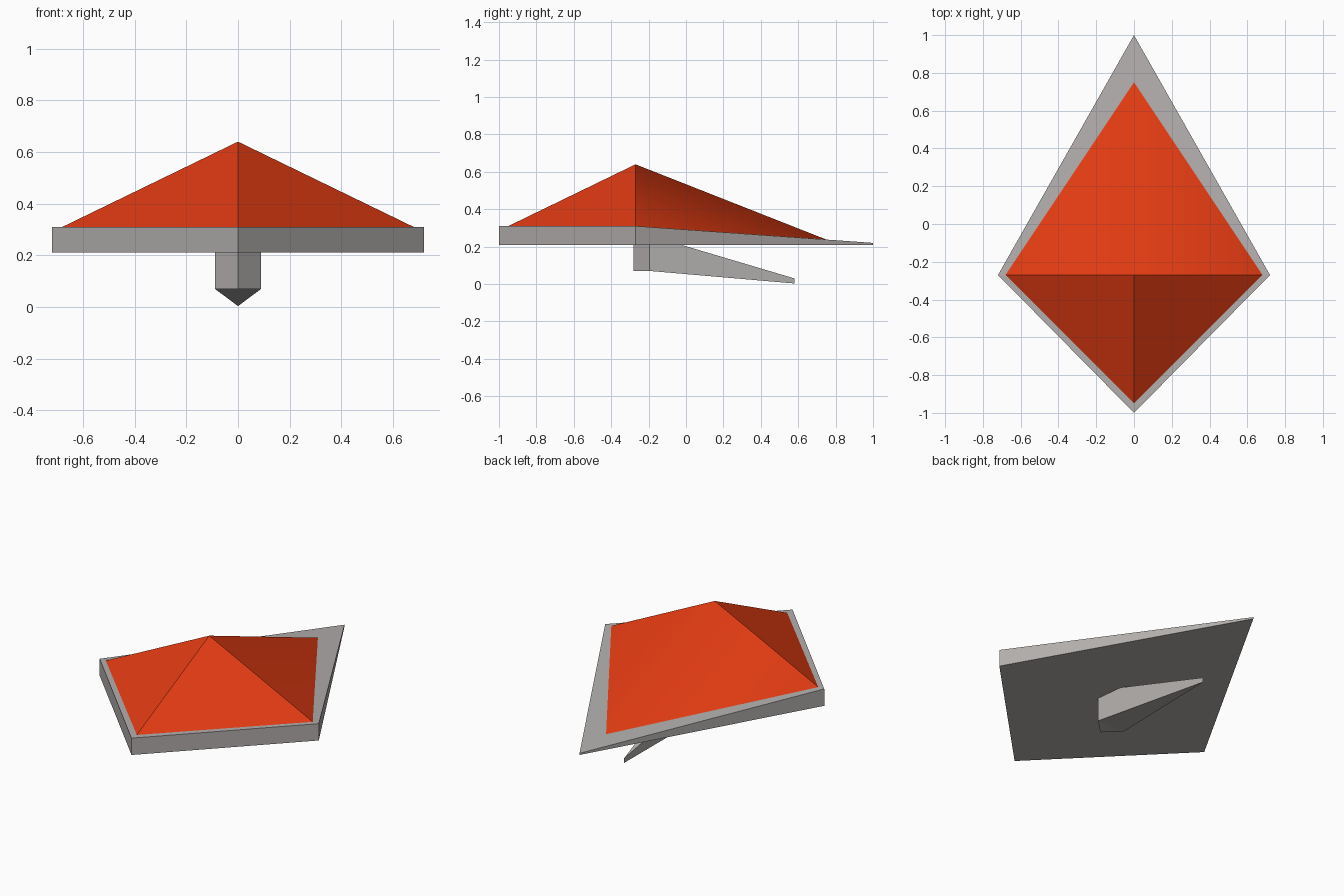
import bpy

if "Cube" in bpy.data.objects:
    bpy.data.objects.remove(bpy.data.objects["Cube"])


def material(name, rgb):
    m = bpy.data.materials.new(name)
    m.diffuse_color = (*rgb, 1)
    m.use_nodes = True
    m.node_tree.nodes["Principled BSDF"].inputs["Base Color"].default_value = m.diffuse_color
    return m


def make(name, verts, faces, mat, smooth=()):
    me = bpy.data.meshes.new(name)
    me.from_pydata(verts, [], faces)
    for i in smooth:
        me.polygons[i].use_smooth = True
    me.materials.append(mat)
    ob = bpy.data.objects.new(name, me)
    bpy.context.collection.objects.link(ob)
    return ob


def kite(front, half, side, back):
    # outline order: front, right, back, left
    return [(0, front), (half, side), (0, back), (-half, side)]


def kite_slab(name, outline, bottom, top, mat):
    # bottom and top give (front/side height, back tip height)
    def ring(z):
        return [(x, y, z[1] if i == 2 else z[0]) for i, (x, y) in enumerate(outline)]
    faces = [(3, 1, 0), (3, 2, 1), (4, 5, 7), (5, 6, 7)]
    faces += [(i, (i + 1) % 4, (i + 1) % 4 + 4, i + 4) for i in range(4)]
    return make(name, ring(bottom) + ring(top), faces, mat)


grey = material("warm grey", (0.45, 0.43, 0.42))
red = material("orange red", (0.75, 0.043, 0.006))

# Kite-shaped base plate, thinning toward the back tip
kite_slab("base_plate", kite(-1, 0.72, -0.27, 1), (0.21, 0.21), (0.31, 0.22), grey)

# Tapered keel below, its top sunk into the plate
kite_slab("keel", kite(-0.28, 0.09, -0.195, 0.58), (0.07, 0.003), (0.26, 0.03), grey)

# Red canopy: flat front faces, back pair shaded smoothly together
z = [0.31, 0.31, 0.238, 0.31]
base = [(x, y, z[i]) for i, (x, y) in enumerate(kite(-0.95, 0.68, -0.27, 0.75))]
make("canopy", base + [(0, -0.27, 0.64)],
     [(0, 1, 4), (1, 2, 4), (2, 3, 4), (3, 0, 4), (3, 1, 0), (3, 2, 1)], red, smooth=(1, 2))
